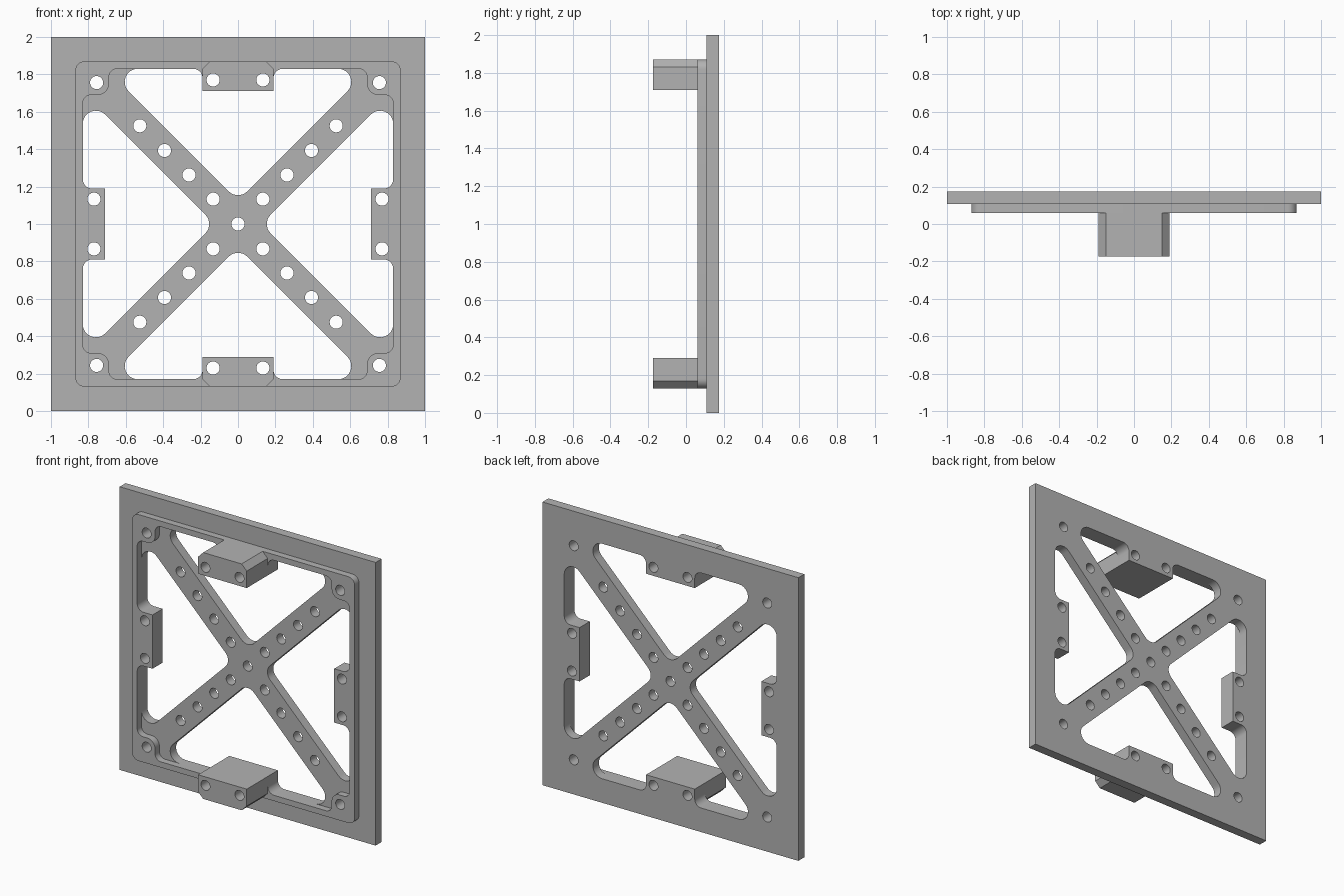
import bpy, bmesh, math
from mathutils import Vector, Matrix

cube = bpy.data.objects.get("Cube")
if cube:
    bpy.data.objects.remove(cube, do_unlink=True)

grey = bpy.data.materials.new("grey plastic")
grey.use_nodes = True
COLOUR = (0.45, 0.45, 0.45, 1)
grey.diffuse_color = COLOUR
grey.node_tree.nodes["Principled BSDF"].inputs["Base Color"].default_value = COLOUR


def rounded(corners, steps=8):
    """Outline from (x, z, radius) corners, with each corner filleted."""
    pts = []
    for i, (x, z, r) in enumerate(corners):
        p = Vector((x, z))
        if r == 0:
            pts.append(p)
            continue
        a = (Vector(corners[i - 1][:2]) - p).normalized()
        b = (Vector(corners[(i + 1) % len(corners)][:2]) - p).normalized()
        half = a.angle(b) / 2
        centre = p + (a + b).normalized() * r / math.sin(half)
        start = p + a * r / math.tan(half) - centre
        end = p + b * r / math.tan(half) - centre
        sweep = start.angle_signed(end)
        pts += [centre + Matrix.Rotation(-sweep * k / steps, 2) @ start
                for k in range(steps + 1)]
    return pts


def circle(x, z, r=0.035, n=32):
    return [Vector((x + r * math.cos(math.tau * k / n),
                    z + r * math.sin(math.tau * k / n))) for k in range(n)]


def turned(points, quarter):
    return [Matrix.Rotation(quarter * math.pi / 2, 2) @ p for p in points]


def square(h, r=0):
    return rounded([(-h, -h, r), (h, -h, r), (h, h, r), (-h, h, r)])


def slab(name, outlines, front, back):
    """Extrude an outline, with further outlines as holes, along y."""
    curve = bpy.data.curves.new(name, 'CURVE')
    curve.dimensions = '2D'
    curve.fill_mode = 'BOTH'
    curve.extrude = (back - front) / 2
    for outline in outlines:
        spline = curve.splines.new('POLY')
        spline.points.add(len(outline) - 1)
        for point, p in zip(spline.points, outline):
            point.co = (p.x, p.y, 0, 1)
        spline.use_cyclic_u = True
    ob = bpy.data.objects.new(name, curve)
    bpy.context.collection.objects.link(ob)
    bpy.ops.object.select_all(action='DESELECT')
    ob.select_set(True)
    bpy.context.view_layer.objects.active = ob
    bpy.ops.object.convert(target='MESH')
    ob = bpy.context.object
    ob.name = name
    bm = bmesh.new()
    bm.from_mesh(ob.data)
    bmesh.ops.remove_doubles(bm, verts=bm.verts, dist=0.0001)
    bmesh.ops.transform(bm, verts=bm.verts, matrix=Matrix.Translation(
        (0, (front + back) / 2, 1)) @ Matrix.Rotation(math.pi / 2, 4, 'X'))
    bmesh.ops.recalc_face_normals(bm, faces=bm.faces)
    bm.to_mesh(ob.data)
    bm.free()
    ob.data.materials.clear()
    ob.data.materials.append(grey)
    bpy.ops.object.shade_smooth_by_angle(angle=math.radians(30))
    return ob


# Shared dimensions
FRONT, LIP, PLATE, BACK = -0.174, 0.06, 0.108, 0.174
OUTER, INNER, TAB, TAB_EDGE = 0.87, 0.83, 0.19, 0.71
ARM = 0.125      # offset of the diagonal arm edges from the diagonal
BOSS = 0.69      # inner edge of the corner bosses

# Screw holes
corner_holes = [circle(x, z) for x in (-0.756, 0.756) for z in (-0.756, 0.756)]
tab_holes = [turned(circle(s * 0.133, 0.77), q) for q in range(4) for s in (-1, 1)]
arm_holes = [circle(sx * d, sz * d) for d in (0.133, 0.262, 0.393, 0.525)
             for sx in (-1, 1) for sz in (-1, 1)] + [circle(0, 0)]

# Back plate with four windows leaving crossed arms and edge tabs
reach = INNER - ARM
window = rounded([(0, ARM, 0.07), (reach, INNER, 0.07), (TAB, INNER, 0.05),
                  (TAB, TAB_EDGE, 0), (-TAB, TAB_EDGE, 0),
                  (-TAB, INNER, 0.05), (-reach, INNER, 0.07)])
windows = [turned(window, q) for q in range(4)]
slab("back_plate", [square(1)] + windows + corner_holes + tab_holes + arm_holes,
     PLATE, BACK)

# Raised lip with corner bosses and edge tabs
quarter = [(-TAB, TAB_EDGE, 0), (-TAB, INNER, 0.05), (-BOSS, INNER, 0.045),
           (-BOSS, BOSS, 0.06), (-INNER, BOSS, 0.045), (-INNER, TAB, 0.05),
           (-TAB_EDGE, TAB, 0)]
pocket_corners = []
for q in range(4):
    turn = Matrix.Rotation(q * math.pi / 2, 2)
    for x, z, r in quarter:
        p = turn @ Vector((x, z))
        pocket_corners.append((p.x, p.y, r))
slab("raised_lip", [square(OUTER, 0.05), rounded(pocket_corners)]
     + corner_holes + tab_holes, LIP, PLATE)

# Chamfered brackets standing forward at the top and bottom
block = [Vector(p) for p in ((-TAB, TAB_EDGE), (TAB, TAB_EDGE), (TAB, INNER),
                             (TAB - 0.04, OUTER), (0.04 - TAB, OUTER), (-TAB, INNER))]
for name, q in (("upper_bracket", 0), ("lower_bracket", 2)):
    holes = [turned(circle(s * 0.133, 0.77), q) for s in (-1, 1)]
    slab(name, [turned(block, q)] + holes, FRONT, LIP)
